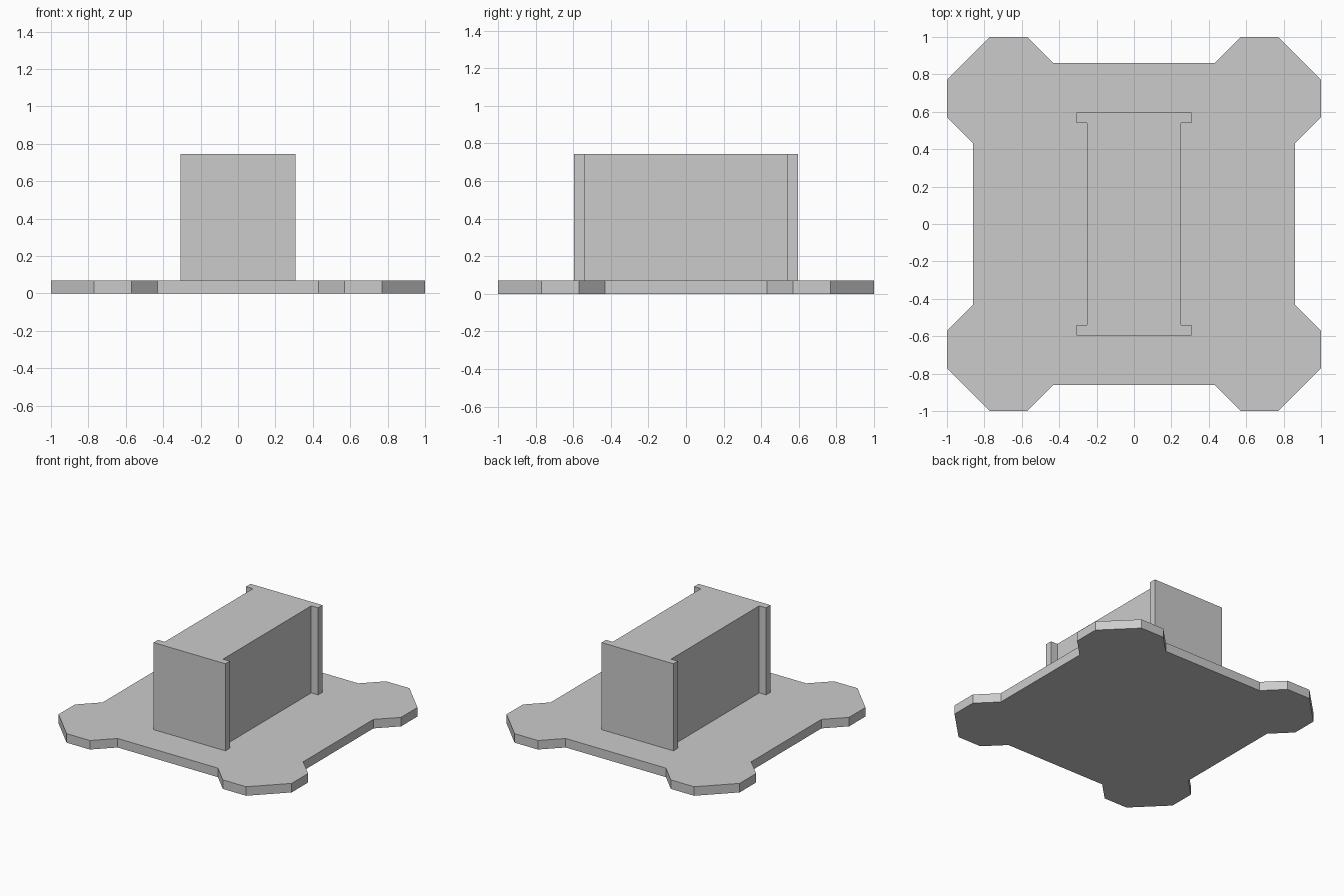
import bpy, bmesh

cube = bpy.data.objects.get("Cube")
if cube:
    bpy.data.objects.remove(cube, do_unlink=True)

grey = bpy.data.materials.new("plain_grey")
grey.use_nodes = True
colour = (0.6, 0.6, 0.6, 1)
grey.diffuse_color = colour
grey.node_tree.nodes["Principled BSDF"].inputs["Base Color"].default_value = colour


def mirrored(quarter):
    """Complete a counter-clockwise +x +y quarter outline on both axes."""
    half = quarter + [(-x, y) for x, y in reversed(quarter)]
    return half + [(-x, -y) for x, y in half]


def prism(name, outline, bottom, top):
    """Extrude a flat outline upward into a solid."""
    bm = bmesh.new()
    face = bm.faces.new([bm.verts.new((x, y, bottom)) for x, y in outline])
    result = bmesh.ops.extrude_face_region(bm, geom=[face])
    for v in result["geom"]:
        if isinstance(v, bmesh.types.BMVert):
            v.co.z = top
    bmesh.ops.recalc_face_normals(bm, faces=bm.faces)
    mesh = bpy.data.meshes.new(name)
    bm.to_mesh(mesh)
    bm.free()
    mesh.materials.append(grey)
    obj = bpy.data.objects.new(name, mesh)
    bpy.context.collection.objects.link(obj)
    return obj


PLATE_TOP, BLOCK_TOP = 0.07, 0.745

# Base plate with four chamfered corner lobes
lobe = [(0.86, 0.43), (1, 0.57), (1, 0.77), (0.77, 1), (0.57, 1), (0.43, 0.86)]
prism("base_plate", mirrored(lobe), 0, PLATE_TOP)

# Upright block with wider end flanges, one I-shaped section
flange = [(0.25, 0.54), (0.308, 0.54), (0.308, 0.595)]
prism("flanged_block", mirrored(flange), PLATE_TOP, BLOCK_TOP)
